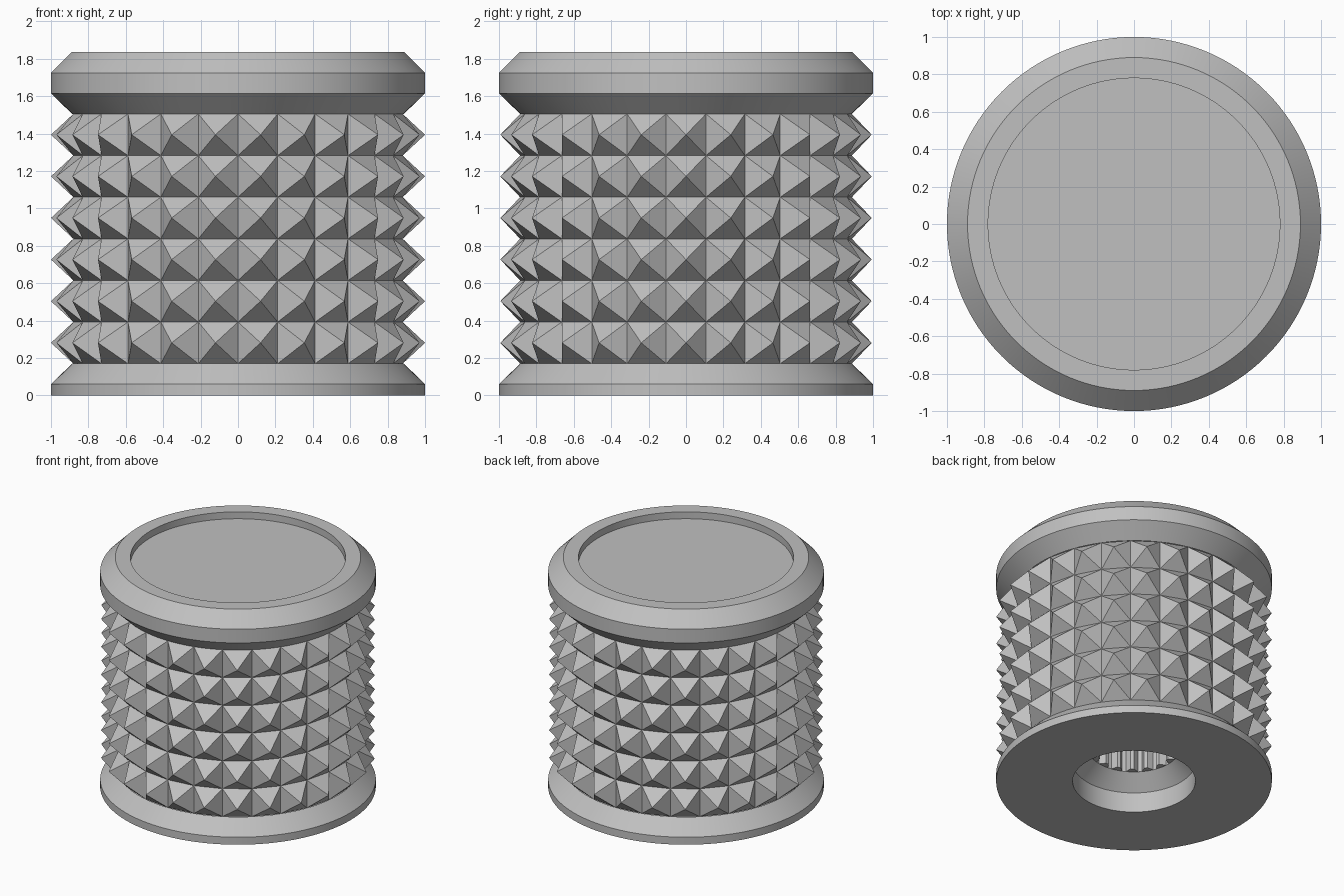
import bpy, bmesh
from math import pi, sin, cos, radians

cube = bpy.data.objects.get("Cube")
if cube:
    bpy.data.objects.remove(cube, do_unlink=True)

GREY = (0.53, 0.53, 0.53, 1)
mat = bpy.data.materials.new("plain grey")
mat.use_nodes = True
mat.diffuse_color = GREY
mat.node_tree.nodes["Principled BSDF"].inputs["Base Color"].default_value = GREY


def finish(name, bm, smooth_angle=None):
    mesh = bpy.data.meshes.new(name)
    bm.to_mesh(mesh)
    bm.free()
    obj = bpy.data.objects.new(name, mesh)
    bpy.context.collection.objects.link(obj)
    mesh.materials.append(mat)
    if smooth_angle:
        bpy.ops.object.select_all(action='DESELECT')
        obj.select_set(True)
        bpy.context.view_layer.objects.active = obj
        bpy.ops.object.shade_smooth_by_angle(angle=radians(smooth_angle))
    return obj


def polar(r, a, z):
    return (r * cos(a), r * sin(a), z)


def lathe(name, profile, segments, cap_end=False, cap_start=False):
    """Spin (radius, z) pairs, listed top to bottom on the outside.
    A radius may be a function of the segment number."""
    bm = bmesh.new()
    rings = []
    for r, z in profile:
        rings.append([bm.verts.new(polar(r(i) if callable(r) else r, 2 * pi * i / segments, z))
                      for i in range(segments)])
    for up, low in zip(rings, rings[1:]):
        for i in range(segments):
            j = (i + 1) % segments
            bm.faces.new((up[i], low[i], low[j], up[j]))
    if cap_start:
        bm.faces.new(rings[0])
    if cap_end:
        bm.faces.new(rings[-1][::-1])
    return finish(name, bm, 25)


# Sizes shared by the parts
OUTER, VALLEY, SOCKET = 1.0, 0.887, 0.33
LOW, HIGH, TOP = 0.17, 1.505, 1.835

# Cap with bevelled rim and shallow dished top
lathe("top_cap", [(0.78, TOP - 0.055), (0.78, TOP), (0.89, TOP), (OUTER, 1.725),
                  (OUTER, 1.615), (VALLEY, HIGH)], 128, cap_start=True)

# Base flange, underside and countersunk bore
lathe("base_flange", [(VALLEY, LOW), (OUTER, 0.06), (OUTER, 0), (0.445, 0),
                      (0.445, 0.16), (SOCKET, 0.27)], 128)

# Splined shaft socket, teeth pointing inwards
TEETH = 18
lathe("splined_socket", [(SOCKET + 0.005, 0.27),
                         (lambda i: SOCKET if i % 4 < 2 else SOCKET - 0.045, 0.27),
                         (lambda i: SOCKET if i % 4 < 2 else SOCKET - 0.045, 1.4)],
      TEETH * 4, cap_end=True)

# Knurled grip: rows of pyramids around the body
ROWS, COLS = 6, 26
bm = bmesh.new()
step_a, step_z = 2 * pi / COLS, (HIGH - LOW) / ROWS
grid = [[bm.verts.new(polar(VALLEY, -pi / 2 + c * step_a, LOW + r * step_z))
         for c in range(COLS)] for r in range(ROWS + 1)]
for r in range(ROWS):
    for c in range(COLS):
        d = (c + 1) % COLS
        tip = bm.verts.new(polar(OUTER, -pi / 2 + (c + 0.5) * step_a, LOW + (r + 0.5) * step_z))
        corners = [grid[r][c], grid[r][d], grid[r + 1][d], grid[r + 1][c]]
        for k in range(4):
            bm.faces.new((corners[k], corners[(k + 1) % 4], tip))
finish("knurled_grip", bm)
